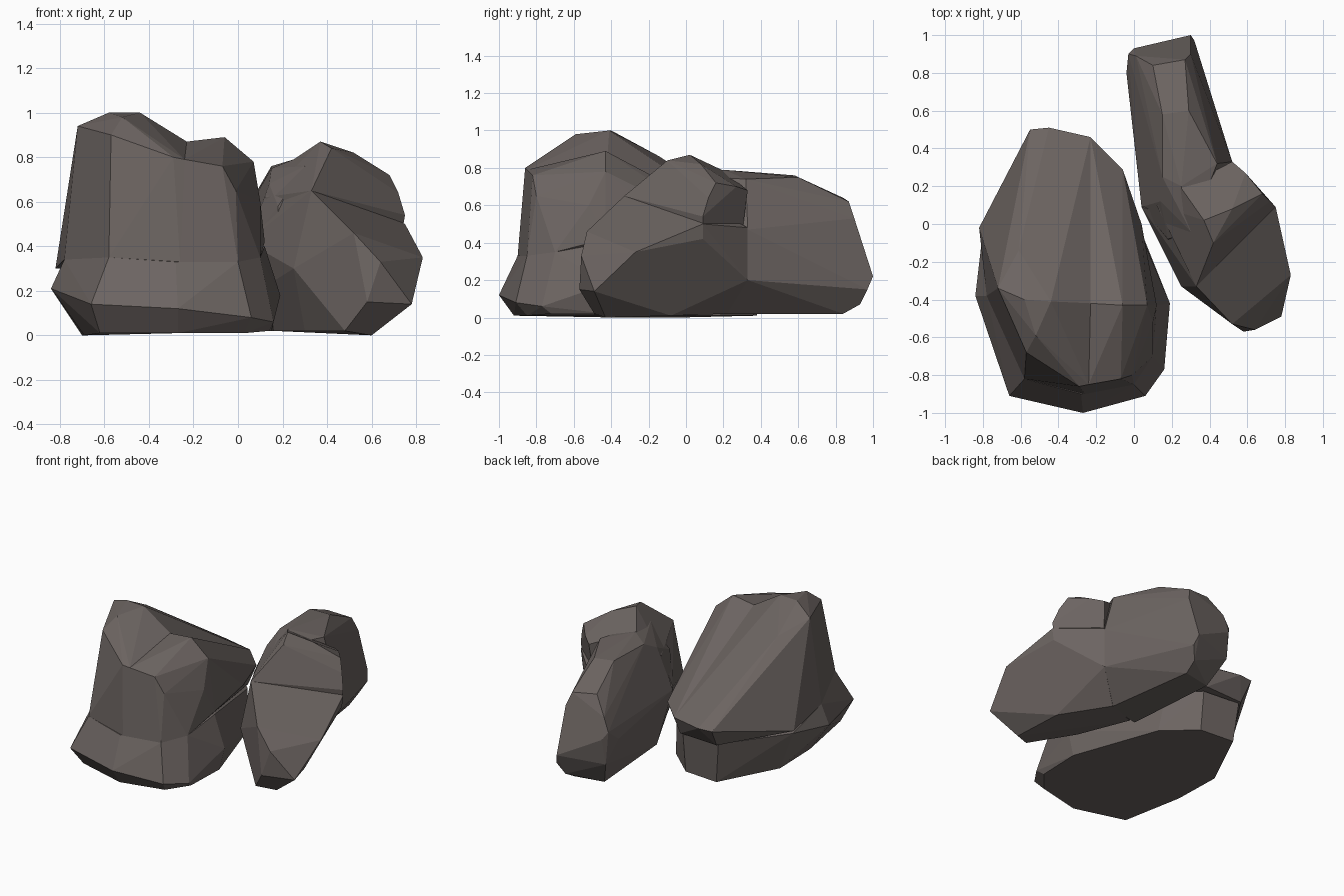
import bpy
import bmesh
from math import radians
from mathutils import Vector

# remove the default cube
default_cube = bpy.data.objects.get("Cube")
if default_cube:
    bpy.data.objects.remove(default_cube, do_unlink=True)

# single stone colour
stone = bpy.data.materials.new("grey_brown_stone")
stone.use_nodes = True
stone_colour = (0.15, 0.128, 0.12, 1)
stone.diffuse_color = stone_colour
shader = next(n for n in stone.node_tree.nodes if n.type == "BSDF_PRINCIPLED")
shader.inputs["Base Color"].default_value = stone_colour
shader.inputs["Roughness"].default_value = 0.9


def chiselled_block(name, corners):
    """Wrap a few corner points (in hundredths of a unit) in a flat-faced stone."""
    bm = bmesh.new()
    for corner in corners:
        bm.verts.new(Vector(corner) / 100)
    result = bmesh.ops.convex_hull(bm, input=bm.verts)
    loose = {g for g in result["geom_interior"] + result["geom_unused"]
             if isinstance(g, bmesh.types.BMVert)}
    bmesh.ops.delete(bm, geom=list(loose), context="VERTS")
    # merge nearly coplanar triangles into broad facets
    bmesh.ops.dissolve_limit(bm, angle_limit=radians(4),
                             verts=bm.verts, edges=bm.edges)
    bmesh.ops.recalc_face_normals(bm, faces=bm.faces)
    mesh = bpy.data.meshes.new(name)
    bm.to_mesh(mesh)
    bm.free()
    mesh.materials.append(stone)
    block = bpy.data.objects.new(name, mesh)
    bpy.context.collection.objects.link(block)
    return block


# large rock: flared foot with a tucked underside
foot_rim = [(-84, -38, 21), (-66, -91, 14), (-27, -100, 12), (6, -91, 8),
            (16, -77, 6), (19, -42, 18), (-80, -4, 27)]
foot_sole = [(-69, -38, 0), (-62, -82, 1), (-27, -92, 1), (3, -85, 1),
             (14, -72, 2), (15, -42, 2), (-5, 18, 1), (-25, 36, 1), (-50, 38, 1),
             (-70, -4, 0)]
foot_top = [(-78, -38, 34), (-58, -82, 35), (-28, -90, 33), (0, -85, 33),
            (10, -70, 35), (12, -43, 40), (-8, 22, 28), (-25, 39, 28), (-53, 40, 29)]
chiselled_block("large_rock_foot", foot_rim + foot_sole + foot_top)

# large rock: two body halves meeting at a shared cross-section
saddle = [(-23, -42, 87), (-24, -85, 79), (-26, -90, 33), (-23, 46, 42), (-25, 42, 30)]
high_side = [(-72, -34, 94), (-58, -40, 100), (-44, -41, 100), (-52, -59, 98),
             (-57, -68, 90), (-29, -86, 80), (-58, -82, 35), (-78, -38, 34),
             (-82, -2, 30), (-55, 50, 42), (-45, 51, 42), (-53, 42, 29), (-61, -14, 86)]
low_side = [(-6, -43, 89), (7, -43, 78), (-7, -82, 76), (-1, -80, 65), (10, -52, 60),
            (12, -43, 42), (0, -85, 33), (10, -70, 35), (4, 0, 42), (-6, 29, 42),
            (-9, 24, 30)]
chiselled_block("large_rock_high_side", saddle + high_side)
chiselled_block("large_rock_low_side", saddle + low_side)

# small rock: bulging front end
front_sole = [(48, -49, 2), (60, -43, 0), (57, -8, 1), (36, 22, 2), (16, 15, 2), (30, -20, 2)]
front_belly = [(58, -57, 15), (78, -49, 14), (83, -27, 35), (64, -56, 33), (52, -53, 46),
               (25, -33, 30), (17, -12, 25), (75, 9, 50), (74, 9, 42), (63, -4, 13),
               (52, 33, 20), (52, 33, 48), (4, 9, 42)]
front_crown = [(33, -33, 65), (42, -10, 67), (18, 5, 66), (55, 10, 60)]
chiselled_block("small_rock_front", front_sole + front_belly + front_crown)

# small rock: raised hump over the front end
hump = [(37, 2, 87), (42, -10, 84), (33, -33, 65), (25, 19, 79), (52, 8, 82),
        (68, 16, 72), (72, 12, 64), (75, 9, 54), (74, 9, 48), (59, 27, 70), (52, 33, 68),
        (50, 30, 45), (12, 10, 62), (20, -10, 45)]
chiselled_block("small_rock_hump", hump)

# small rock: long tapering tail running into the front end
tail_top = [(25, 20, 79), (15, 25, 75), (15, 58, 76), (29, 60, 75), (10, 84, 64),
            (27, 87, 62), (44, 32, 74), (30, 90, 53), (1, 89, 52)]
tail_root = [(30, -4, 76), (18, -8, 58), (17, -12, 28), (14, 12, 68)]
tail_side = [(-3, 90, 43), (0, 93, 38), (30, 100, 22), (32, 97, 15), (-1, 90, 20),
             (-4, 80, 35), (0, 48, 35), (4, 9, 40), (52, 33, 47), (52, 33, 20),
             (28, 93, 7)]
tail_sole = [(27, 84, 2), (7, 80, 2), (12, 15, 2), (36, 20, 2)]
chiselled_block("small_rock_tail", tail_top + tail_root + tail_side + tail_sole)
